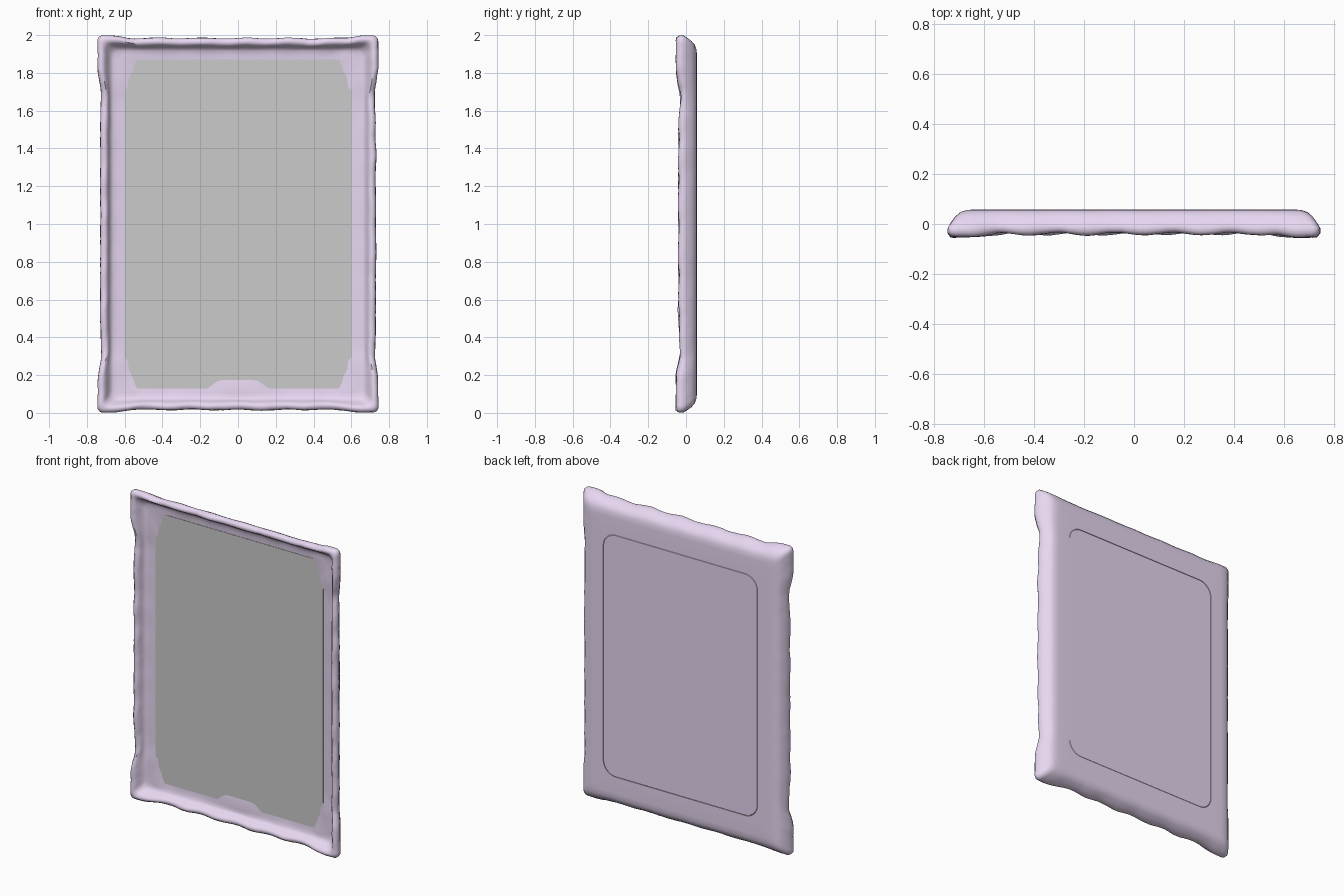
import bpy, bmesh, math
from mathutils import Vector, noise

if "Cube" in bpy.data.objects:
    bpy.data.objects.remove(bpy.data.objects["Cube"])

HW, HH = 0.745, 1.0          # outer half width and half height
HOLE = 0.192                 # inset of the rear opening


def material(name, color):
    m = bpy.data.materials.new(name)
    m.diffuse_color = color
    m.use_nodes = True
    m.node_tree.nodes["Principled BSDF"].inputs["Base Color"].default_value = m.diffuse_color
    return m


def finish(name, bm, mat=None):
    bmesh.ops.recalc_face_normals(bm, faces=bm.faces)
    me = bpy.data.meshes.new(name)
    bm.to_mesh(me)
    bm.free()
    ob = bpy.data.objects.new(name, me)
    bpy.context.collection.objects.link(ob)
    if mat:
        me.materials.append(mat)
    return ob


def smooth(a, b, x):
    t = min(max((x - a) / (b - a), 0), 1)
    return t * t * (3 - 2 * t)


def ring_point(s, d, r):
    """Point on the rounded rectangle inset by d; s runs over the unit square."""
    hw, hh = HW - d, HH - d - 0.025 * smooth(0.13, HOLE, d)
    x, z = s.x * hw, s.y * hh
    cx = min(max(x, r - hw), hw - r)
    cz = min(max(z, r - hh), hh - r)
    v = Vector((x - cx, z - cz))
    if abs(v.x) > 1e-6 and abs(v.y) > 1e-6:
        v = v.normalized() * r
    return cx + v.x, cz + v.y


# Stations run round the rectangle, denser towards the corners
def stations():
    corners = [(-1, -1), (1, -1), (1, 1), (-1, 1)]
    out = []
    for i in range(4):
        a, b = Vector(corners[i]), Vector(corners[(i + 1) % 4])
        n = 80 if i % 2 == 0 else 104
        for k in range(n):
            t = k / n
            t = t - 0.05 * math.sin(2 * math.pi * t)
            out.append((a.lerp(b, t), i))
    return out


STATIONS = stations()

# Profile: inset, depth, edge wave weight, front wave weight, corner radius
PROFILE = [
    (0.192, 0.024, 0, 0.0, 0.09), (0.160, 0.0185, 0, 0.0, 0.07),
    (0.130, 0.0165, 0, 0.0, 0.06), (0.105, 0.0145, 0, 0.1, 0.05),
    (0.085, 0.0110, 0, 0.2, 0.04), (0.070, 0.004, 0.1, 0.3, 0.04),
    (0.058, -0.009, 0.4, 0.5, 0.035), (0.045, -0.025, 0.7, 0.8, 0.03),
    (0.031, -0.036, 0.9, 1.0, 0.03), (0.014, -0.035, 1.0, 1.0, 0.03),
    (0.002, -0.024, 1.0, 0.7, 0.03), (0.002, -0.008, 0.9, 0.4, 0.03),
    (0.017, 0.011, 0.6, 0.1, 0.03), (0.032, 0.030, 0.4, 0.0, 0.03),
    (0.052, 0.047, 0.2, 0.0, 0.03), (0.078, 0.056, 0, 0.0, 0.04),
    (0.110, 0.058, 0, 0.0, 0.05), (0.192, 0.0575, 0, 0.0, 0.09),
]


def frame_point(s, side, prof):
    d, y, we, wf, r = prof
    x, z = ring_point(s, d, r)
    upright = side % 2 == 1
    along = s.y * HH if upright else s.x * HW
    gap = (HH if upright else HW) - abs(along)      # distance to corner
    mid = smooth(0.16, 0.31, gap) if upright else smooth(0.06, 0.2, gap)
    neck = math.exp(-((gap - 0.31) / 0.08) ** 2) if upright else 0
    wave = math.cos(along * 2 * math.pi / 0.24 + side)
    pull = mid * (0.015 + 0.003 * wave * (0.4 if upright else 1)) + 0.005 * neck
    if upright:
        x -= math.copysign(we * pull, s.x)
    else:
        z -= math.copysign(we * pull, s.y)
    # Raised corners and a rippled front lip
    y += wf * (-0.018 * (1 - mid) - 0.004 * mid
               + mid * 0.005 * wave * (0.5 if upright else 1) + 0.010 * neck)
    # Inner floor swells over the picture corners and the bottom middle
    if 0.09 < d < 0.17 and y < 0.05:
        gap = HH - abs(z) if upright else HW - abs(x)
        y -= 0.006 * (1 - (smooth(0.24, 0.36, gap) if upright
                           else smooth(0.16, 0.25, gap)))
        if side == 0:
            y -= 0.005 * (1 - smooth(0.06, 0.26, abs(x)))
    p = Vector((x, y, z + HH))
    # Hand-carved roughness on the rim
    if we or wf:
        n = noise.noise_vector(p * 9) * 0.004 + noise.noise_vector(p * 24) * 0.002
        p += Vector((n.x * we, n.y * max(wf, 0.3), n.z * we))
    p.z = min(max(p.z, 0), 2)
    return p


mauve = material("mauve", (0.80, 0.68, 0.88, 1))

# Carved frame
bm = bmesh.new()
rings = [[bm.verts.new(frame_point(s, side, pr)) for pr in PROFILE]
         for s, side in STATIONS]
n, m = len(rings), len(PROFILE)
for i in range(n):
    a, b = rings[i], rings[(i + 1) % n]
    for j in range(m):
        k = (j + 1) % m
        bm.faces.new((a[j], a[k], b[k], b[j]))
frame = finish("carved_frame", bm, mauve)
bpy.context.view_layer.objects.active = frame
frame.select_set(True)
bpy.ops.object.shade_smooth_by_angle(angle=math.radians(60))

# Backing board with a bevelled rim, leaving a fine groove round the opening
bm = bmesh.new()
loops = []
for inset, y in ((HOLE, 0.0535), (HOLE + 0.003, 0.057)):
    loop = []
    for s, side in STATIONS:
        x, z = ring_point(s, inset, 0.09)
        loop.append(bm.verts.new((x, y, z + HH)))
    loops.append(loop)
rim, top = loops
for i in range(n):
    k = (i + 1) % n
    bm.faces.new((rim[i], rim[k], top[k], top[i]))
cap = bm.faces.new(top)
board = finish("backing_board", bm, mauve)
if board.data.polygons[-1].normal.y < 0:
    board.data.flip_normals()

# Grey picture panel
bm = bmesh.new()
bmesh.ops.create_cube(bm, size=1)
for v in bm.verts:
    v.co = Vector((v.co.x * 1.2, 0.0335 + v.co.y * 0.039, 1 + v.co.z * 1.74))
finish("picture_panel", bm)
